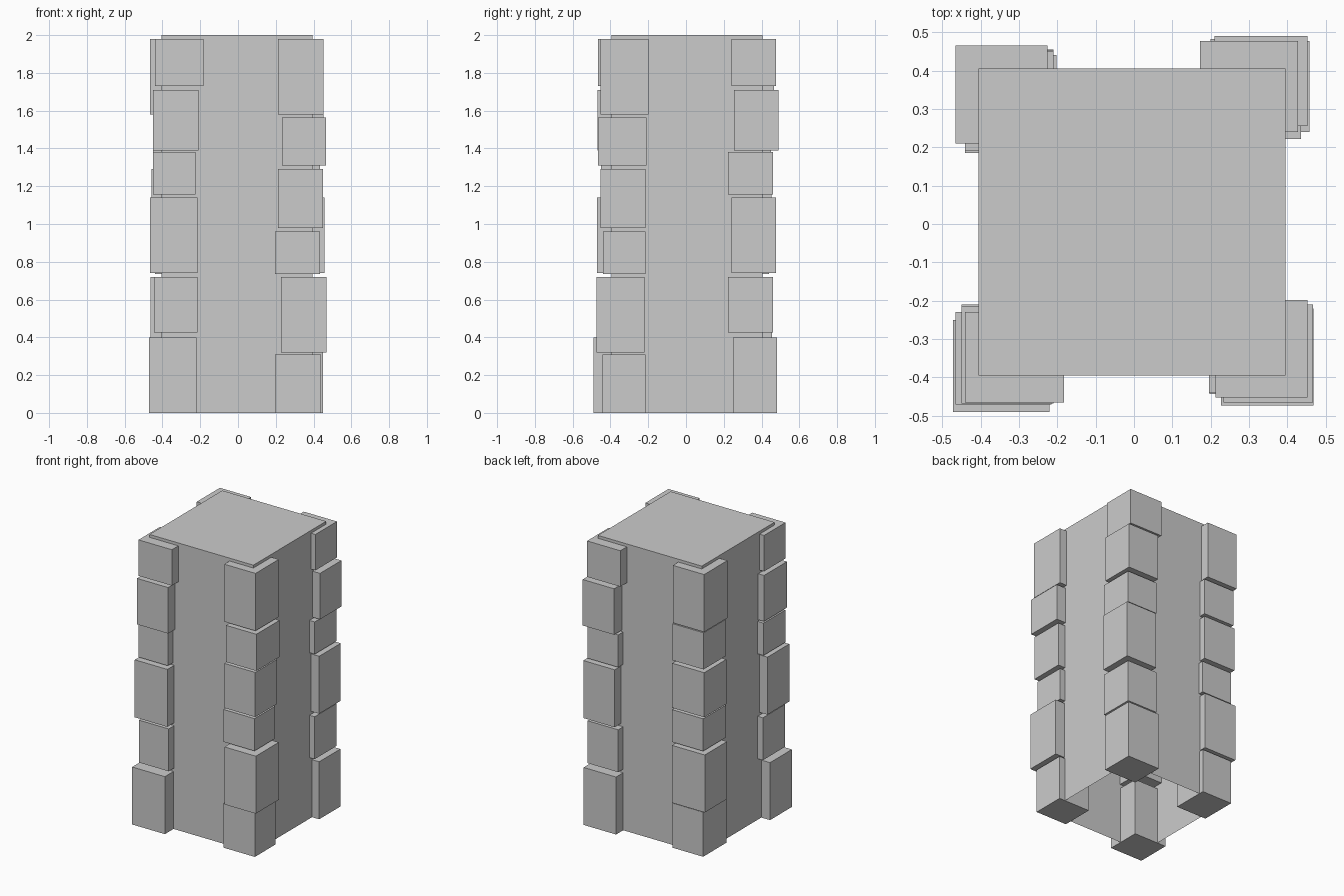
import bpy, bmesh


def box(name, x, y, z, open_bottom=False):
    """Axis-aligned box from (min, max) pairs."""
    bm = bmesh.new()
    bmesh.ops.create_cube(bm, size=1)
    for v in bm.verts:
        v.co = [r[1] if c > 0 else r[0] for c, r in zip(v.co, (x, y, z))]
    bm.normal_update()
    if open_bottom:
        down = [f for f in bm.faces if f.normal.z < -0.5]
        bmesh.ops.delete(bm, geom=down, context='FACES_ONLY')
    mesh = bpy.data.meshes.new(name)
    bm.to_mesh(mesh)
    bm.free()
    obj = bpy.data.objects.new(name, mesh)
    bpy.context.collection.objects.link(obj)
    return obj


# Square pillar core, hollow underneath
box("pillar_core", (-0.405, 0.395), (-0.395, 0.405), (0, 2), open_bottom=True)

# Two stacking patterns of corner stones, shared by diagonal corners
levels_a = [(0, .40), (.425, .72), (.74, 1.14), (1.155, 1.38), (1.39, 1.71), (1.73, 1.98)]
levels_b = [(0, .31), (.32, .72), (.735, .96), (.98, 1.29), (1.31, 1.565), (1.58, 1.98)]

# Per corner, bottom to top: x min, x max, y min, y max of every stone
corners = {
    "front_left": (levels_a, [
        (-.472, -.22, -.49, -.25), (-.445, -.215, -.455, -.21), (-.466, -.215, -.47, -.23),
        (-.45, -.225, -.45, -.21), (-.45, -.21, -.468, -.215), (-.44, -.183, -.466, -.23)]),
    "front_right": (levels_b, [
        (.197, .44, -.443, -.215), (.227, .468, -.473, -.22), (.195, .435, -.44, -.215),
        (.212, .45, -.453, -.215), (.233, .467, -.465, -.21), (.212, .452, -.453, -.198)]),
    "back_right": (levels_a, [
        (.20, .45, .25, .483), (.20, .435, .222, .46), (.215, .457, .24, .477),
        (.20, .435, .222, .46), (.21, .453, .255, .49), (.172, .428, .24, .477)]),
    "back_left": (levels_b, [
        (-.44, -.205, .185, .44), (-.463, -.21, .21, .455), (-.44, -.202, .19, .44),
        (-.457, -.21, .21, .452), (-.45, -.21, .21, .45), (-.465, -.225, .21, .465)]),
}

for corner, (levels, stones) in corners.items():
    for i, (z, (x0, x1, y0, y1)) in enumerate(zip(levels, stones), 1):
        box(f"{corner}_stone_{i}", (x0, x1), (y0, y1), z)
